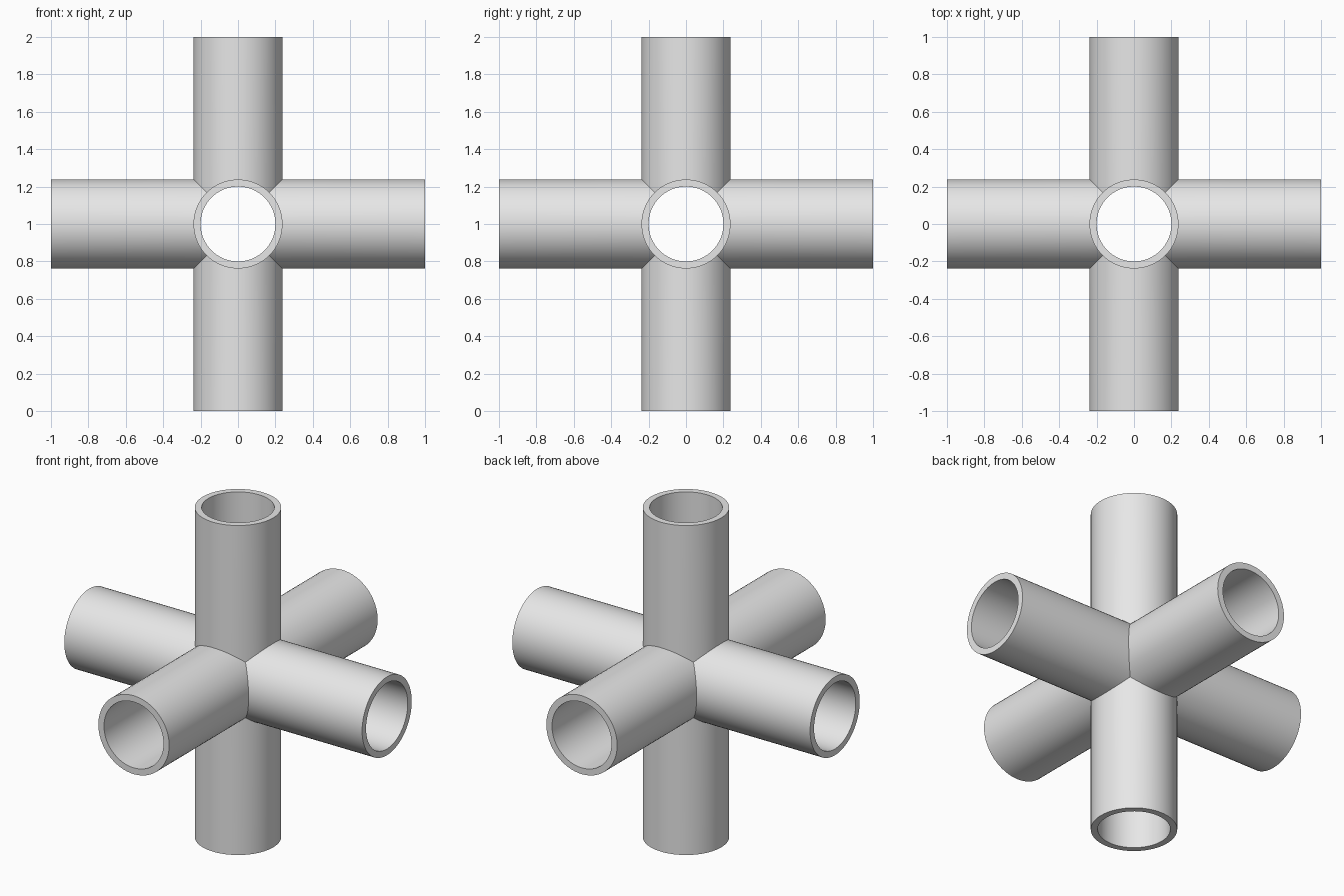
import bpy
import bmesh
from math import cos, sin, tau, radians

cube = bpy.data.objects.get("Cube")
if cube:
    bpy.data.objects.remove(cube, do_unlink=True)

SEGMENTS = 64
OUTER, INNER = 0.238, 0.2
REACH = 1.0
CENTRE_Z = 1.0

grey = bpy.data.materials.new("light_grey")
grey.use_nodes = True
colour = (0.8, 0.8, 0.8, 1)
grey.diffuse_color = colour
grey.node_tree.nodes["Principled BSDF"].inputs["Base Color"].default_value = colour


def ring(bm, axis, side, radius, mitred):
    """Circle of vertices around an arm, at its open end or its mitred root."""
    verts = []
    for i in range(SEGMENTS):
        a = radius * cos(tau * i / SEGMENTS)
        b = radius * sin(tau * i / SEGMENTS)
        co = [0, 0, 0]
        co[axis] = side * (max(abs(a), abs(b)) if mitred else REACH)
        co[(axis + 1) % 3] = a
        co[(axis + 2) % 3] = b
        co[2] += CENTRE_Z
        verts.append(bm.verts.new(co))
    return verts


def bridge(bm, first, second):
    for i in range(SEGMENTS):
        j = (i + 1) % SEGMENTS
        bm.faces.new((first[i], first[j], second[j], second[i]))


bm = bmesh.new()
for axis in range(3):
    for side in (-1, 1):
        # Outer wall, end rim and bore of one arm
        loops = [ring(bm, axis, side, OUTER, True),
                 ring(bm, axis, side, OUTER, False),
                 ring(bm, axis, side, INNER, False),
                 ring(bm, axis, side, INNER, True)]
        for first, second in zip(loops, loops[1:]):
            bridge(bm, first, second)

# Weld the arms along their mitres
bmesh.ops.remove_doubles(bm, verts=bm.verts[:], dist=0.0005)
bmesh.ops.recalc_face_normals(bm, faces=bm.faces[:])

mesh = bpy.data.meshes.new("six_way_pipe_junction")
bm.to_mesh(mesh)
bm.free()
mesh.materials.append(grey)
junction = bpy.data.objects.new("six_way_pipe_junction", mesh)
bpy.context.collection.objects.link(junction)

bpy.ops.object.select_all(action="DESELECT")
junction.select_set(True)
bpy.context.view_layer.objects.active = junction
bpy.ops.object.shade_smooth_by_angle(angle=radians(30))
